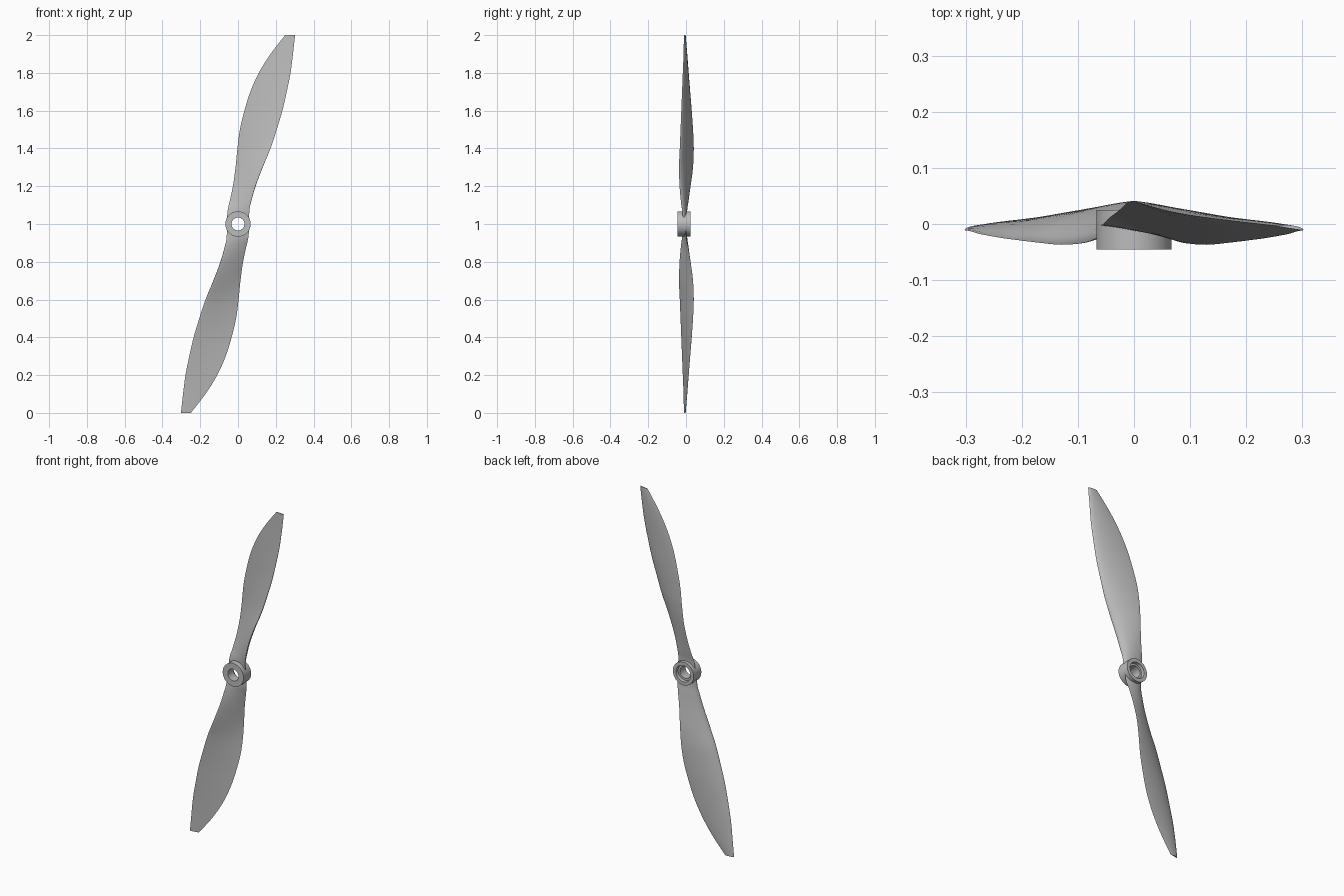
import bpy
import bmesh
import math
from mathutils import Matrix, Vector

default = bpy.data.objects.get("Cube")
if default:
    bpy.data.objects.remove(default, do_unlink=True)

CENTRE = Vector((0, 0, 1))

grey = bpy.data.materials.new("plain_grey")
grey.use_nodes = True
grey.diffuse_color = (0.5, 0.5, 0.5, 1)
grey.node_tree.nodes["Principled BSDF"].inputs["Base Color"].default_value = (0.5, 0.5, 0.5, 1)


def loft(name, rings, wrap=False):
    """Skin closed rings of points; cap the ends, or join last ring to first."""
    bm = bmesh.new()
    loops = [[bm.verts.new(p) for p in ring] for ring in rings]
    pairs = list(zip(loops, loops[1:]))
    if wrap:
        pairs.append((loops[-1], loops[0]))
    else:
        bm.faces.new(loops[0])
        bm.faces.new(loops[-1])
    for a, b in pairs:
        for i in range(len(a)):
            j = (i + 1) % len(a)
            bm.faces.new((a[i], a[j], b[j], b[i]))
    bmesh.ops.recalc_face_normals(bm, faces=bm.faces)
    mesh = bpy.data.meshes.new(name)
    bm.to_mesh(mesh)
    bm.free()
    mesh.materials.append(grey)
    obj = bpy.data.objects.new(name, mesh)
    bpy.context.collection.objects.link(obj)
    return obj


def select(obj):
    bpy.ops.object.select_all(action="DESELECT")
    obj.select_set(True)
    bpy.context.view_layer.objects.active = obj


def circle(radius, y, sides=64):
    turns = [2 * math.pi * i / sides for i in range(sides)]
    return [CENTRE + Vector((radius * math.cos(a), y, radius * math.sin(a))) for a in turns]


def airfoil(station, steps=14):
    """Flat-fronted section, thickest towards its rounded leading edge."""
    z, xt, yt, xl, yl, thick = station
    trail, lead = Vector((xt, yt, z)), Vector((xl, yl, z))
    chord = lead - trail
    normal = Vector((-chord.y, chord.x, 0)).normalized()

    def point(t, side):
        s = (1 - math.cos(math.pi * t)) / 2
        u = 1 - s
        shape = 2.1 * math.sqrt(max(u, 0)) * (1 - u) + 0.12 * math.sin(math.pi * t)
        return trail + chord * s + normal * (thick * shape * side)

    back = [point(i / steps, 0.95) for i in range(steps + 1)]
    front = [point(i / steps, -0.12) for i in range(steps - 1, 0, -1)]
    return back + front


def smooth_stations(stations, steps=4):
    """Catmull-Rom curve through the stations."""
    out = []
    last = len(stations) - 1
    for i in range(last):
        quad = [stations[min(max(i + k, 0), last)] for k in (-1, 0, 1, 2)]
        for n in range(steps):
            t = n / steps
            out.append([b + 0.5 * t * (c - a + t * (2*a - 5*b + 4*c - d + t * (3*(b - c) + d - a)))
                        for a, b, c, d in zip(*quad)])
    out.append(stations[last])
    return out


# Blade stations: height, trailing x and y, leading x and y, thickness
STATIONS = [
    (1.0, -.06, -.004, .06, -.012, .016),
    (1.07, -.055, 0, .06, -.02, .02),
    (1.12, -.044, .011, .07, -.027, .023),
    (1.2, -.027, .024, .092, -.034, .024),
    (1.3, -.013, .037, .13, -.037, .024),
    (1.4, -.003, .041, .172, -.033, .023),
    (1.5, .01, .037, .205, -.029, .021),
    (1.6, .034, .03, .235, -.025, .019),
    (1.7, .065, .022, .258, -.021, .016),
    (1.8, .11, .014, .278, -.017, .013),
    (1.9, .172, .006, .291, -.013, .01),
    (2.0, .25, -.003, .302, -.011, .006),
]

# Hub: a short tube with a wider recess at the back
hub_profile = [(.067, -.045), (.067, .025), (.047, .025), (.045, .008), (.034, .008), (.034, -.045)]
hub = loft("hub", [circle(r, y) for r, y in hub_profile], wrap=True)

# Two blades, half a turn apart, cleared around the bore
bore = loft("bore_cutter", [circle(.05, -.1), circle(.05, .1)])
bore.hide_render = True
sections = [airfoil(s) for s in smooth_stations(STATIONS)]
blades = []
for name, turn in (("upper_blade", 0), ("lower_blade", math.pi)):
    spin = Matrix.Translation(CENTRE) @ Matrix.Rotation(turn, 4, "Y") @ Matrix.Translation(-CENTRE)
    blade = loft(name, [[spin @ p for p in ring] for ring in sections])
    cut = blade.modifiers.new("bore", "BOOLEAN")
    cut.operation = "DIFFERENCE"
    cut.solver = "EXACT"
    cut.object = bore
    select(blade)
    bpy.ops.object.modifier_apply(modifier=cut.name)
    blades.append(blade)
bpy.data.objects.remove(bore, do_unlink=True)

for obj in [hub] + blades:
    select(obj)
    bpy.ops.object.shade_smooth_by_angle(angle=math.radians(40))
